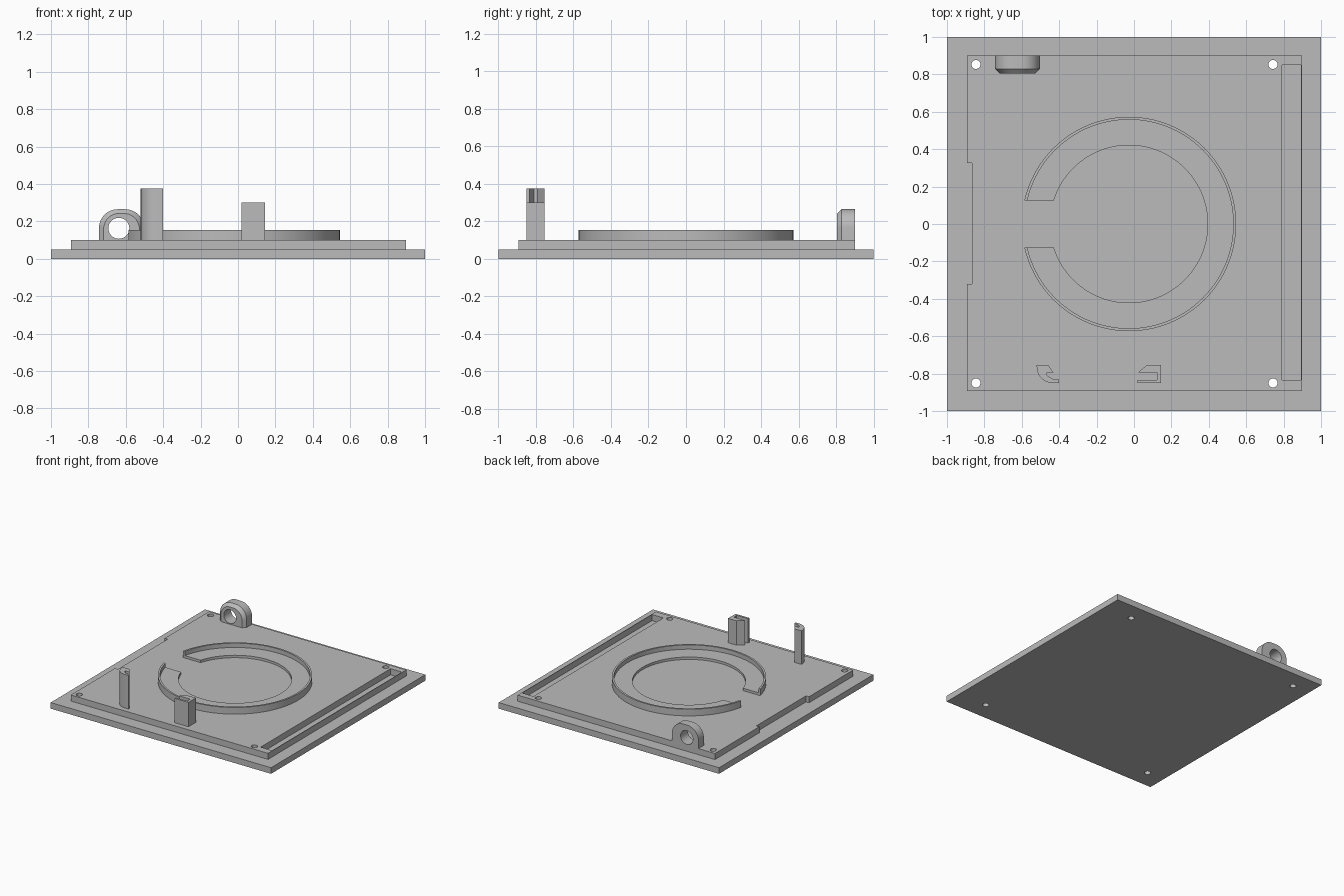
import bpy, bmesh, math
from mathutils import Vector

if "Cube" in bpy.data.objects:
    bpy.data.objects.remove(bpy.data.objects["Cube"])

grey = bpy.data.materials.new("plain_grey")
grey.use_nodes = True
COLOUR = (0.5, 0.5, 0.5, 1)
grey.diffuse_color = COLOUR
grey.node_tree.nodes["Principled BSDF"].inputs["Base Color"].default_value = COLOUR


def prism(name, outline, low, high, upright=False):
    """Extrude an outline along z, or along y when upright."""
    bm = bmesh.new()
    place = (lambda a, b: (a, low, b)) if upright else (lambda a, b: (a, b, low))
    face = bm.faces.new([bm.verts.new(place(a, b)) for a, b in outline])
    ext = bmesh.ops.extrude_face_region(bm, geom=[face])
    move = Vector((0, high - low, 0)) if upright else Vector((0, 0, high - low))
    bmesh.ops.translate(bm, vec=move, verts=[v for v in ext["geom"] if isinstance(v, bmesh.types.BMVert)])
    bmesh.ops.recalc_face_normals(bm, faces=bm.faces)
    mesh = bpy.data.meshes.new(name)
    bm.to_mesh(mesh)
    bm.free()
    mesh.materials.append(grey)
    obj = bpy.data.objects.new(name, mesh)
    bpy.context.collection.objects.link(obj)
    return obj


def activate(obj):
    bpy.ops.object.select_all(action="DESELECT")
    obj.select_set(True)
    bpy.context.view_layer.objects.active = obj


def cut(target, cutter):
    mod = target.modifiers.new("cut", "BOOLEAN")
    mod.operation = "DIFFERENCE"
    mod.solver = "EXACT"
    mod.object = cutter
    activate(target)
    bpy.ops.object.modifier_apply(modifier=mod.name)
    bpy.data.objects.remove(cutter)


def smooth(obj):
    activate(obj)
    bpy.ops.object.shade_smooth_by_angle(angle=math.radians(30))


def arc(cx, cy, r, start, end, steps):
    return [(cx + r * math.cos(start + (end - start) * i / steps),
             cy + r * math.sin(start + (end - start) * i / steps)) for i in range(steps + 1)]


def circle(cx, cy, r, steps=32):
    return arc(cx, cy, r, 0, math.tau, steps)[:-1]


def rect(x0, x1, y0, y1):
    return [(x0, y0), (x1, y0), (x1, y1), (x0, y1)]


# Lid: wide base plate and a raised plate with a shallow side notch
base = prism("base_plate", rect(-1, 1, -1, 1), 0, 0.05)
left, notch = -0.893, -0.866
raised = prism("raised_plate", [
    (left, -0.893), (0.898, -0.893), (0.898, 0.9), (left, 0.9),
    (left, 0.325), (notch, 0.325), (notch, -0.32), (left, -0.32)], 0.05, 0.1)

# Long slot beside a thin wall
cut(raised, prism("slot_cutter", rect(0.79, 0.893, -0.835, 0.85), 0.04, 0.2))

# Screw holes through both plates
for x in (-0.845, 0.743):
    for y in (-0.85, 0.853):
        for plate in (base, raised):
            cut(plate, prism("hole_cutter", circle(x, y, 0.024, 24), -0.1, 0.2))
smooth(base)
smooth(raised)


# Open ring: thin upright wall around a low ledge
def open_ring(name, inner, outer, low, high):
    gap = 0.126
    a, b = (math.pi - math.asin(gap / r) for r in (outer, inner))
    outline = arc(-0.027, 0, outer, -a, a, 96) + arc(-0.027, 0, inner, b, -b, 96)
    smooth(prism(name, outline, low, high))


open_ring("ring_wall", 0.558, 0.573, 0.1, 0.155)
open_ring("ring_ledge", 0.421, 0.558, 0.1, 0.12)

# Two hooked posts near the front edge
curve = arc(-0.435, -0.765, 0.085, math.pi, 1.5 * math.pi, 10)
smooth(prism("tall_hook_post", [(-0.52, -0.753)] + curve + [
    (-0.4, -0.85), (-0.4, -0.833), (-0.435, -0.828), (-0.465, -0.81),
    (-0.465, -0.795), (-0.43, -0.795), (-0.46, -0.753)], 0.1, 0.375))
prism("short_hook_post", [
    (0.02, -0.85), (0.145, -0.85), (0.145, -0.753), (0.07, -0.753), (0.02, -0.795),
    (0.123, -0.795), (0.123, -0.833), (0.02, -0.833)], 0.1, 0.3)

# Lug with a round top, a chamfered front rim and a through hole
mid, half, top, r = -0.623, 0.12, 0.265, 0.1
lug = prism("cable_lug", [(mid - half, 0.1), (mid + half, 0.1)]
            + arc(mid + half - r, top - r, r, 0, math.pi / 2, 12)
            + arc(mid - half + r, top - r, r, math.pi / 2, math.pi, 12), 0.805, 0.9, True)
for v in lug.data.vertices:
    if v.co.y < 0.81:
        v.co.x = mid + (v.co.x - mid) * 0.8
        v.co.z = 0.1 + (v.co.z - 0.1) * 0.86
rim = prism("lug_body", [(mid - half, 0.1), (mid + half, 0.1)]
            + arc(mid + half - r, top - r, r, 0, math.pi / 2, 12)
            + arc(mid - half + r, top - r, r, math.pi / 2, math.pi, 12), 0.83, 0.9, True)
for v in lug.data.vertices:
    if v.co.y > 0.81:
        v.co.y = 0.83
lug.name = "lug_chamfer"
for part in (lug, rim):
    cut(part, prism("lug_hole_cutter", circle(-0.637, 0.163, 0.056), 0.7, 1.0, True))
    smooth(part)
